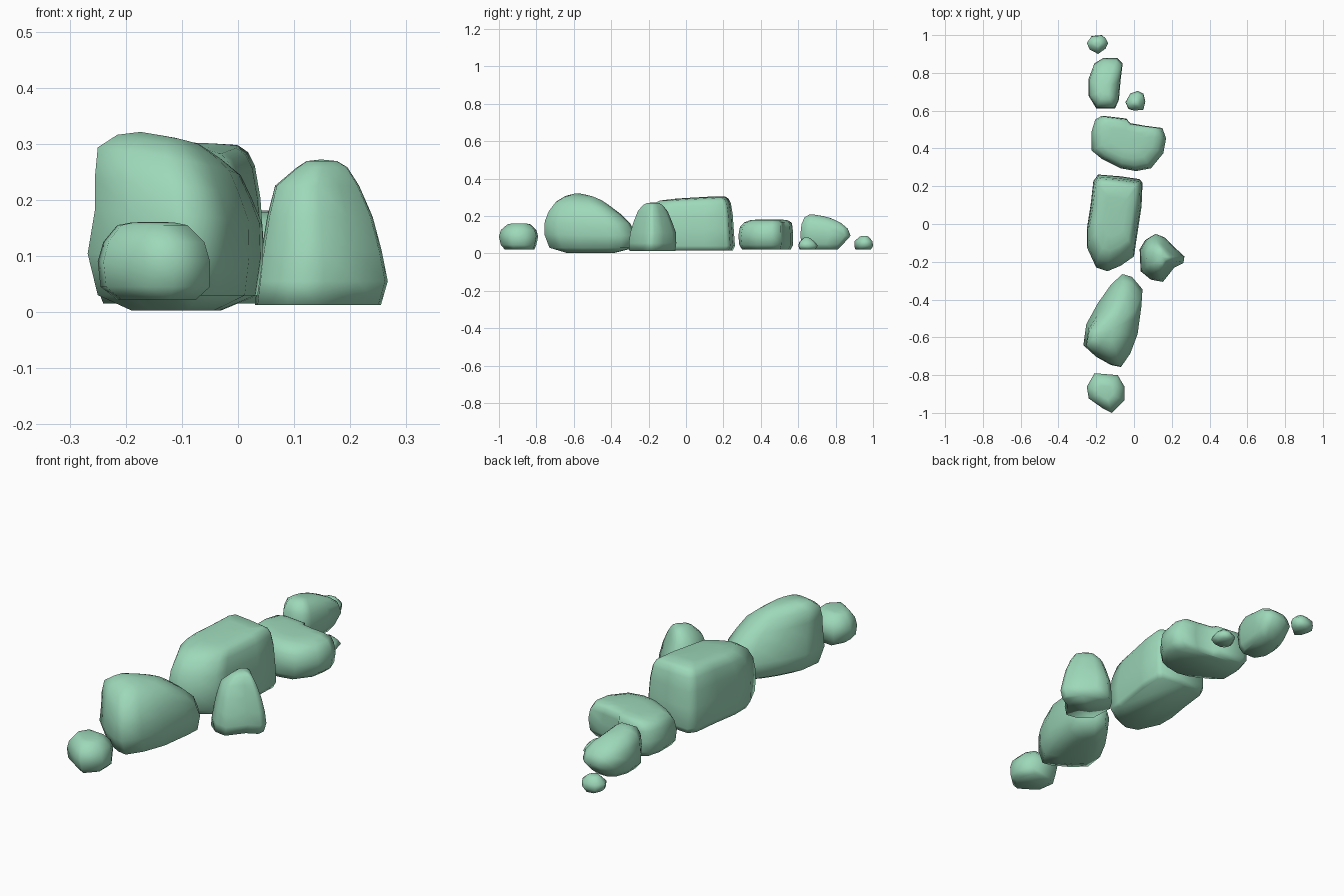
import bpy, bmesh

mat = bpy.data.materials.new("soft green")
mat.diffuse_color = (0.34, 0.69, 0.49, 1)


def rock(name, outline, levels, tilt=(0, 0), crown=0.01):
    """Loft a plan outline through levels (z, x0, x1, y0, y1); tilt slopes the upper part."""
    xs, ys = [p[0] for p in outline], [p[1] for p in outline]
    ax, bx, ay, by = min(xs), max(xs), min(ys), max(ys)
    cx, cy = (ax + bx) / 2, (ay + by) / 2
    zlo, zhi = levels[0][0], levels[-1][0]
    bm = bmesh.new()

    def place(u, v, lv, lift=0):
        z, x0, x1, y0, y1 = lv
        x, y = x0 + u * (x1 - x0), y0 + v * (y1 - y0)
        w = ((z - zlo) / (zhi - zlo)) ** 2
        z += lift + w * (tilt[0] * (x - cx) + tilt[1] * (y - cy))
        return bm.verts.new((x, y, z))

    uv = [((x - ax) / (bx - ax), (y - ay) / (by - ay)) for x, y in outline]
    mu = sum(p[0] for p in uv) / len(uv)
    mv = sum(p[1] for p in uv) / len(uv)
    rings = [[place(u, v, lv) for u, v in uv] for lv in levels]
    # extra inner ring on the crown keeps the top gently domed
    rings.append([place(mu + (u - mu) * .6, mv + (v - mv) * .6, levels[-1], crown * .8) for u, v in uv])
    n = len(uv)
    for a, b in zip(rings, rings[1:]):
        for i in range(n):
            j = (i + 1) % n
            bm.faces.new((a[i], a[j], b[j], b[i]))
    top = place(mu, mv, levels[-1], crown)
    for i in range(n):
        bm.faces.new((rings[-1][i], rings[-1][(i + 1) % n], top))
    bm.faces.new(rings[0])
    bmesh.ops.recalc_face_normals(bm, faces=bm.faces)
    me = bpy.data.meshes.new(name)
    bm.to_mesh(me)
    bm.free()
    for p in me.polygons:
        p.use_smooth = True
    me.materials.append(mat)
    ob = bpy.data.objects.new(name, me)
    bpy.context.collection.objects.link(ob)


# Front boulder
rock("front_small_rock",
     [(-.21, -.79), (-.09, -.80), (-.055, -.86), (-.055, -.93), (-.12, -.995), (-.17, -.97), (-.24, -.92), (-.25, -.86)],
     [(.022, -.215, -.075, -.97, -.81), (.045, -.245, -.05, -.99, -.80), (.09, -.25, -.05, -1, -.79),
      (.125, -.24, -.06, -.99, -.8), (.155, -.215, -.09, -.955, -.83)], crown=.006)

# Long boulder, narrowing to the back
rock("long_front_rock",
     [(-.06, -.265), (-.01, -.28), (.045, -.345), (.04, -.42), (.02, -.57), (-.02, -.68), (-.07, -.755), (-.12, -.745),
      (-.2, -.70), (-.265, -.64), (-.25, -.53), (-.19, -.42), (-.12, -.32)],
     [(.003, -.19, -.03, -.64, -.38), (.03, -.25, .035, -.73, -.275), (.1, -.268, .045, -.757, -.265),
      (.17, -.255, .043, -.755, -.30), (.22, -.255, .025, -.735, -.35), (.265, -.25, .005, -.70, -.41),
      (.29, -.215, -.03, -.66, -.45)], tilt=(-.2, -.05), crown=.018)

# Central slab
rock("central_slab_rock",
     [(-.19, .265), (-.07, .255), (.03, .24), (.045, .22), (.04, .1), (.01, -.1), (0, -.17), (-.07, -.22), (-.14, -.25),
      (-.2, -.23), (-.25, -.12), (-.25, -.03), (-.23, .1), (-.215, .23)],
     [(.015, -.24, .035, -.22, .25), (.04, -.25, .045, -.245, .262), (.13, -.25, .045, -.25, .255),
      (.2, -.245, .04, -.235, .25), (.255, -.235, .03, -.2, .24), (.278, -.22, .018, -.165, .228),
      (.29, -.2, 0, -.14, .21)], tilt=(-.03, .06), crown=.006)

# Upright rock beside the slab
rock("upright_side_rock",
     [(.11, -.05), (.16, -.07), (.21, -.12), (.265, -.17), (.26, -.205), (.21, -.23), (.15, -.305), (.09, -.295),
      (.035, -.25), (.03, -.13), (.06, -.08)],
     [(.013, .03, .255, -.303, -.057), (.055, .035, .267, -.306, -.052), (.11, .042, .256, -.298, -.053),
      (.17, .052, .24, -.28, -.075), (.225, .066, .216, -.258, -.098), (.258, .105, .195, -.23, -.125)], crown=.014)

# Broad low rock behind the slab
rock("broad_low_rock",
     [(-.17, .575), (-.04, .56), (-.02, .535), (.07, .52), (.15, .51), (.17, .455), (.155, .375), (.09, .295), (.01, .28),
      (-.07, .295), (-.17, .345), (-.225, .39), (-.225, .49), (-.205, .555)],
     [(.02, -.2, .13, .30, .56), (.045, -.22, .16, .285, .573), (.095, -.225, .17, .28, .573),
      (.14, -.215, .16, .288, .57), (.165, -.2, .14, .31, .565), (.178, -.17, .105, .345, .54)], crown=.004)

# Rear rock, higher at its front end
rock("rear_rock",
     [(-.16, .88), (-.09, .88), (-.06, .85), (-.07, .77), (-.08, .66), (-.1, .615), (-.2, .615), (-.24, .68), (-.24, .77),
      (-.21, .85)],
     [(.02, -.21, -.09, .63, .81), (.05, -.235, -.07, .615, .84), (.1, -.24, -.06, .612, .88),
      (.145, -.235, -.065, .618, .865), (.175, -.22, -.085, .635, .83), (.19, -.195, -.11, .66, .79)],
     tilt=(0, -.2), crown=.006)

# Two pebbles
rock("side_pebble",
     [(.02, .705), (.05, .69), (.06, .65), (.05, .605), (0, .6), (-.03, .61), (-.045, .645), (-.02, .69)],
     [(.02, -.03, .045, .608, .69), (.04, -.045, .06, .6, .705), (.06, -.04, .052, .605, .69), (.08, -.015, .03, .625, .665)],
     crown=.006)
rock("rear_pebble",
     [(-.17, 1), (-.225, .995), (-.25, .96), (-.235, .925), (-.19, .9), (-.15, .93), (-.137, .96), (-.15, .985)],
     [(.022, -.225, -.16, .905, .99), (.04, -.248, -.14, .9, 1), (.065, -.25, -.137, .9, .997), (.09, -.22, -.165, .93, .975)],
     crown=.004)
